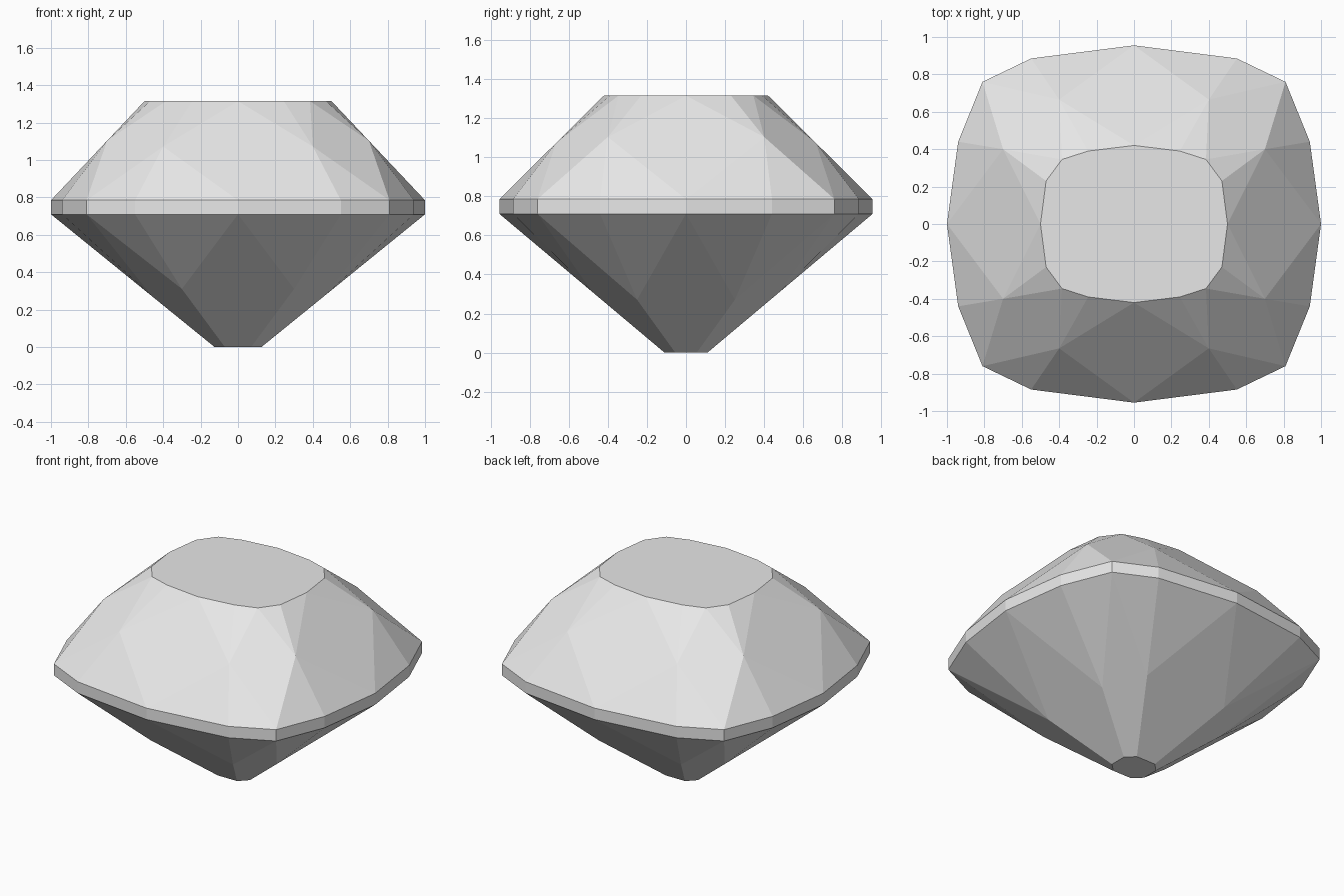
import bpy
import bmesh
from mathutils import Vector

cube = bpy.data.objects.get("Cube")
if cube:
    bpy.data.objects.remove(cube, do_unlink=True)

TABLE_Z, GIRDLE_TOP, GIRDLE_BOTTOM = 1.315, 0.785, 0.71


def ring(points, z):
    return [Vector((x, y, z)) for x, y in points]


def on_slope(start, end, axis, value, side):
    """Point on the main facet through start and end, moved sideways."""
    t = (value - start[axis]) / (end[axis] - start[axis])
    point = start.lerp(end, t)
    point[1 - axis] = side
    return point


# One quarter of each outline, from the side axis to the front/back axis
outline = [(1, 0), (0.94, 0.44), (0.81, 0.76), (0.55, 0.885), (0, 0.955)]
upper = ring(outline, GIRDLE_TOP)
lower = ring(outline, GIRDLE_BOTTOM)
table = ring([(0.5, 0), (0.47, 0.23), (0.385, 0.345), (0.245, 0.39), (0, 0.42)], TABLE_Z)
culet = ring([(0.125, 0), (0.125, 0.055), (0.07, 0.11), (0, 0.11)], 0)

# Facet corners halfway up the crown and down the pavilion
crown_side = on_slope(table[0], upper[0], 0, 0.7, 0.4)
crown_end = on_slope(table[4], upper[4], 1, 0.665, 0.4)
pavilion_side = on_slope(culet[0], lower[0], 0, 0.458, 0.25)
pavilion_end = on_slope(culet[3], lower[4], 1, 0.48, 0.3)

facets = []
# Girdle band
for i in range(4):
    facets.append([lower[i], lower[i + 1], upper[i + 1], upper[i]])
# Small facets beside the girdle and the table
for i in range(4):
    crown_mid = crown_side if i < 2 else crown_end
    pavilion_mid = pavilion_side if i < 2 else pavilion_end
    facets.append([upper[i], upper[i + 1], crown_mid])
    facets.append([table[i + 1], table[i], crown_mid])
    facets.append([lower[i + 1], lower[i], pavilion_mid])
# Main and corner facets of the crown
facets.append([table[0], upper[0], crown_side])
facets.append([upper[4], table[4], crown_end])
facets.append([crown_side, upper[2], crown_end, table[2]])
# Main and corner facets of the pavilion
facets.append([lower[0], culet[0], culet[1], pavilion_side])
facets.append([lower[4], pavilion_end, culet[2], culet[3]])
facets.append([lower[2], pavilion_side, culet[1], culet[2], pavilion_end])

# Mirror the quarter around both axes and join it
bm = bmesh.new()
for sx in (1, -1):
    for sy in (1, -1):
        for facet in facets:
            bm.faces.new([bm.verts.new((p.x * sx, p.y * sy, p.z)) for p in facet])
bmesh.ops.remove_doubles(bm, verts=bm.verts[:], dist=0.0005)

# Close the flat table and culet, and merge the halves of each main facet
bmesh.ops.holes_fill(bm, edges=bm.edges[:], sides=0)
bmesh.ops.recalc_face_normals(bm, faces=bm.faces[:])
bmesh.ops.dissolve_limit(bm, angle_limit=0.01, verts=bm.verts[:], edges=bm.edges[:])
bmesh.ops.recalc_face_normals(bm, faces=bm.faces[:])

mesh = bpy.data.meshes.new("cut_gem")
bm.to_mesh(mesh)
bm.free()
gem = bpy.data.objects.new("cut_gem", mesh)
bpy.context.collection.objects.link(gem)

# Pale grey stone
stone = bpy.data.materials.new("pale_grey")
stone.use_nodes = True
colour = (0.8, 0.8, 0.8, 1)
stone.diffuse_color = colour
stone.node_tree.nodes["Principled BSDF"].inputs["Base Color"].default_value = colour
mesh.materials.append(stone)
